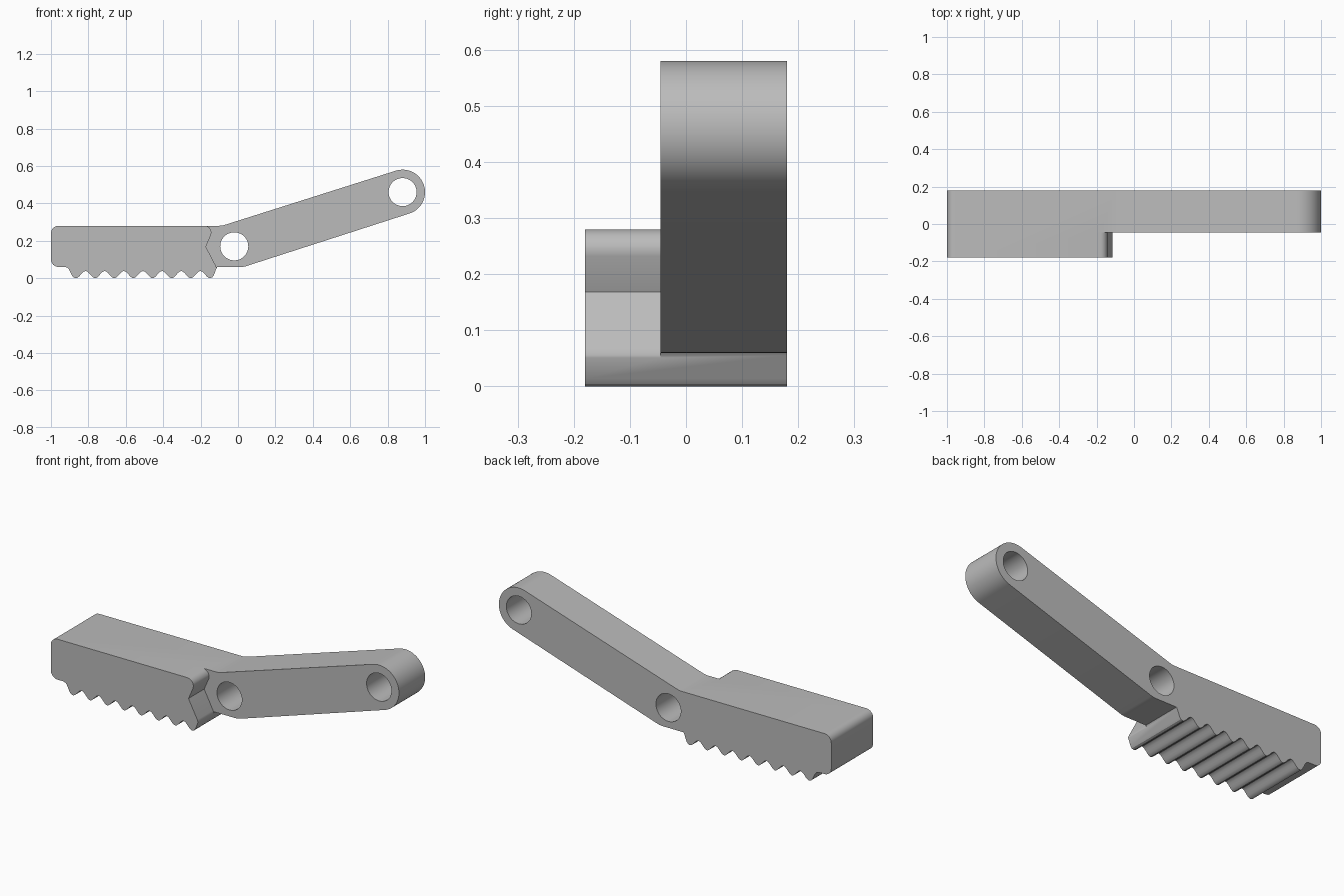
import bpy, bmesh, math
from mathutils import Vector

cube = bpy.data.objects.get("Cube")
if cube:
    bpy.data.objects.remove(cube, do_unlink=True)

FRONT, STEP, BACK = -0.18, -0.045, 0.18
PIVOT, TIP = (-0.02, 0.17), (0.88, 0.46)
TIP_R, HOLE_R = 0.12, 0.075

grey = bpy.data.materials.new("plain grey")
grey.use_nodes = True
colour = (0.5, 0.5, 0.5, 1)
grey.diffuse_color = colour
grey.node_tree.nodes["Principled BSDF"].inputs["Base Color"].default_value = colour


def arc(centre, radius, start, end, steps):
    """Points on an arc in x and z, angles in degrees."""
    angles = [math.radians(start + (end - start) * i / steps) for i in range(steps + 1)]
    return [(centre[0] + radius * math.cos(a), centre[1] + radius * math.sin(a)) for a in angles]


def prism(name, outline, y0, y1):
    """Extrude an x-z outline along y."""
    bm = bmesh.new()
    face = bm.faces.new([bm.verts.new((x, y0, z)) for x, z in outline])
    extruded = bmesh.ops.extrude_face_region(bm, geom=[face])["geom"]
    moved = [v for v in extruded if isinstance(v, bmesh.types.BMVert)]
    bmesh.ops.translate(bm, verts=moved, vec=Vector((0, y1 - y0, 0)))
    bmesh.ops.recalc_face_normals(bm, faces=bm.faces)
    mesh = bpy.data.meshes.new(name)
    bm.to_mesh(mesh)
    bm.free()
    mesh.materials.append(grey)
    obj = bpy.data.objects.new(name, mesh)
    bpy.context.collection.objects.link(obj)
    return obj


# Row of rounded teeth along the underside
FIRST, LAST, TEETH, STEPS = -0.866, -0.15, 8, 12
count = (TEETH - 1) * STEPS
teeth = []
for i in range(count + 1):
    wave = math.cos(2 * math.pi * i / STEPS)
    teeth.append((FIRST + (LAST - FIRST) * i / count, 0.019 * (1 - wave)))

# Full outline: jaw, teeth, bend and arm
slope = 17.7
outline = arc((-0.96, 0.1), 0.04, 180, 270, 8)
outline += [(-0.925, 0.06), (-0.912, 0.056), (-0.904, 0.047), (-0.885, 0.01), (-0.878, 0.003)]
outline += teeth
outline += [(-0.138, 0.004), (-0.13, 0.014), (-0.114, 0.055), (-0.11, 0.06)]
outline += arc((0.015, 0.16), 0.1, 270, 270 + slope, 6)
outline += arc(TIP, TIP_R, slope - 90, slope + 90, 32)
outline += [(-0.07, 0.285), (-0.085, 0.281), (-0.1, 0.28)]
outline += arc((-0.96, 0.24), 0.04, 90, 180, 8)
body = prism("jaw_with_arm", outline, FRONT, BACK)

# Cutters: the space in front of the arm, and the two pin holes
jaw_end = [(-0.178, 0.4), (-0.178, 0.28), (-0.165, 0.277), (-0.153, 0.269), (-0.145, 0.257),
           (-0.142, 0.245), (-0.144, 0.232), (-0.172, 0.168), (-0.119, 0.067), (-0.115, 0.056),
           (-0.116, 0.047), (-0.12, 0.037), (-0.1, -0.1), (1.2, -0.1), (1.2, 0.8), (-0.178, 0.8)]
cutters = [prism("front_step_cutter", jaw_end, FRONT - 0.1, STEP)]
for name, centre in (("pivot_hole_cutter", PIVOT), ("tip_hole_cutter", TIP)):
    ring = arc(centre, HOLE_R, 0, 360, 48)[:-1]
    cutters.append(prism(name, ring, FRONT - 0.2, BACK + 0.2))

bpy.ops.object.select_all(action="DESELECT")
body.select_set(True)
bpy.context.view_layer.objects.active = body
for cutter in cutters:
    cutter.hide_render = True
    mod = body.modifiers.new(cutter.name, "BOOLEAN")
    mod.operation = "DIFFERENCE"
    mod.solver = "EXACT"
    mod.object = cutter
    bpy.ops.object.modifier_apply(modifier=mod.name)
    bpy.data.objects.remove(cutter, do_unlink=True)

bpy.ops.object.shade_smooth_by_angle(angle=math.radians(30))
